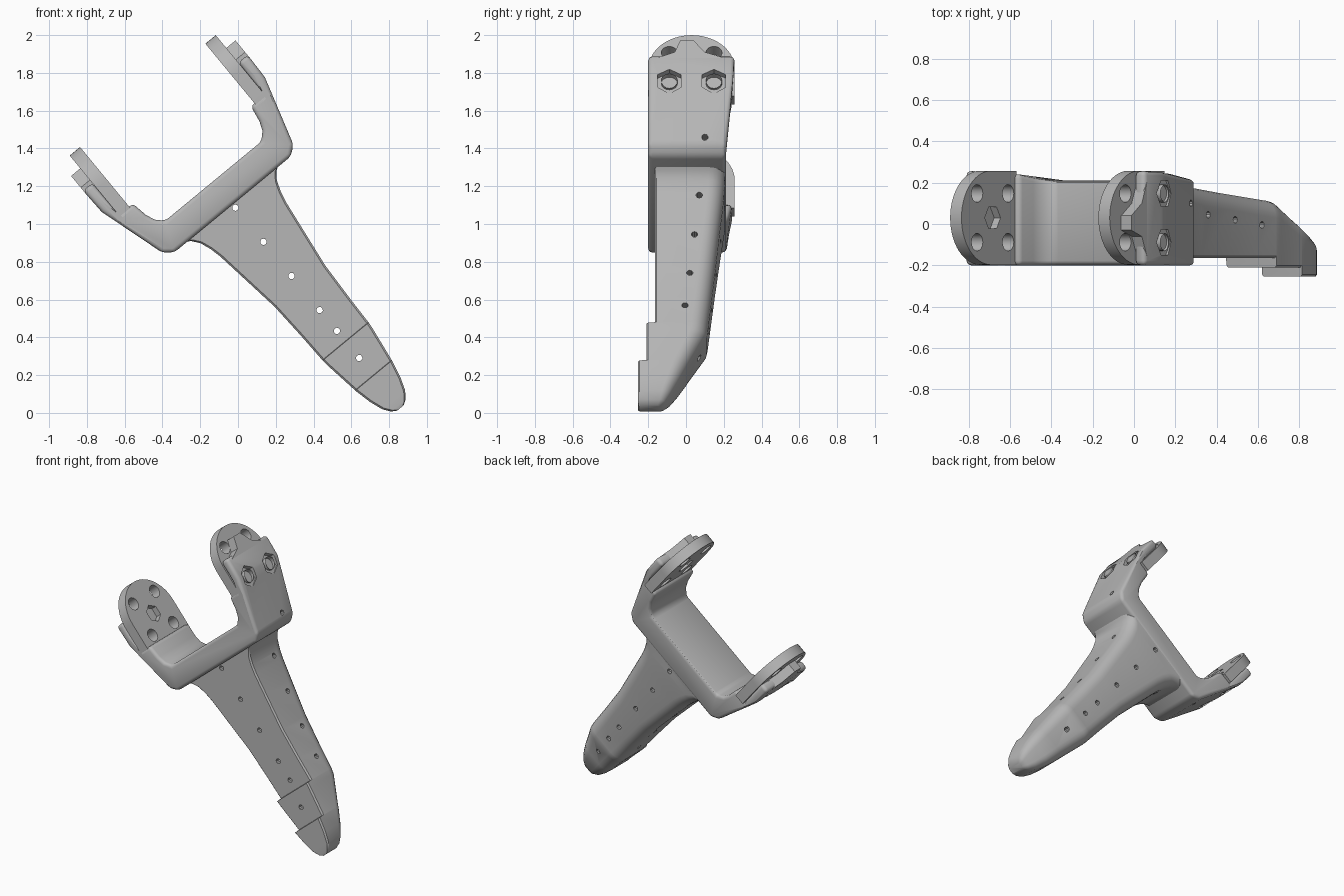
import bpy, bmesh, math
from mathutils import Matrix, Vector

if "Cube" in bpy.data.objects:
    bpy.data.objects.remove(bpy.data.objects["Cube"])

# Parts are drawn upright (x across, z along the finger), then tilted into place
TILT = math.radians(39.5)
MID = 0.68
TO_WORLD = Matrix.Rotation(-TILT, 4, 'Y') @ Matrix.Translation((MID, 0, 0))

grey = bpy.data.materials.new("plain_grey")
grey.use_nodes = True
grey.diffuse_color = (0.47, 0.47, 0.47, 1)
grey.node_tree.nodes["Principled BSDF"].inputs["Base Color"].default_value = (0.47, 0.47, 0.47, 1)


def make_object(name, bm):
    bmesh.ops.recalc_face_normals(bm, faces=bm.faces)
    mesh = bpy.data.meshes.new(name)
    bm.to_mesh(mesh)
    bm.free()
    mesh.transform(TO_WORLD)
    mesh.materials.append(grey)
    obj = bpy.data.objects.new(name, mesh)
    bpy.context.collection.objects.link(obj)
    return obj


def prism(name, points, place, start, end):
    """Extrude a 2D outline; place(p, q, depth) gives the 3D point."""
    bm = bmesh.new()
    rings = [[bm.verts.new(place(p, q, d)) for p, q in points] for d in (start, end)]
    bm.faces.new(rings[0])
    bm.faces.new(rings[1])
    for i in range(len(points)):
        j = (i + 1) % len(points)
        bm.faces.new((rings[0][i], rings[0][j], rings[1][j], rings[1][i]))
    return make_object(name, bm)


def hole_cutter(name, holes):
    """Each hole is (start, end, radius, sides)."""
    bm = bmesh.new()
    for start, end, radius, sides in holes:
        a, b = Vector(start), Vector(end)
        turn = (b - a).to_track_quat('Z', 'Y').to_matrix().to_4x4()
        bmesh.ops.create_cone(bm, cap_ends=True, segments=sides, radius1=radius,
                              radius2=radius, depth=(b - a).length,
                              matrix=Matrix.Translation((a + b) / 2) @ turn)
    obj = make_object(name, bm)
    obj.hide_render = True
    return obj


def finish(obj, cutter=None, bevel=0, segments=3):
    bpy.ops.object.select_all(action='DESELECT')
    obj.select_set(True)
    bpy.context.view_layer.objects.active = obj
    if bevel:
        mod = obj.modifiers.new("round_edges", 'BEVEL')
        mod.width, mod.segments = bevel, segments
        mod.limit_method, mod.angle_limit = 'ANGLE', math.radians(30)
        bpy.ops.object.modifier_apply(modifier=mod.name)
    if cutter:
        mod = obj.modifiers.new("holes", 'BOOLEAN')
        mod.operation, mod.solver, mod.object = 'DIFFERENCE', 'EXACT', cutter
        mod.use_self = True
        bpy.ops.object.modifier_apply(modifier=mod.name)
    bpy.ops.object.shade_smooth_by_angle(angle=math.radians(32))


# Screw holes in both arms: through holes, nut pockets and a centre socket
holes = []
for side in (-1, 1):
    for dy in (-0.118, 0.118):
        for z in (1.262, 1.498):
            holes.append(((side * 0.3, 0.03 + dy, z), (side * 0.7, 0.03 + dy, z), 0.043, 16))
        holes.append(((side * 0.53, 0.03 + dy, 1.262), (side * 0.7, 0.03 + dy, 1.262), 0.072, 6))
    holes.append(((side * 0.3, 0.03, 1.38), (side * 0.47, 0.03, 1.38), 0.06, 6))
    holes.append(((side * 0.4, 0.1, 0.95), (side * 0.6, 0.1, 0.95), 0.017, 10))
arm_cutter = hole_cutter("arm_hole_cutter", holes)

# U-shaped bracket
half = [(0.40, 0.870), (0.45, 0.91), (0.56, 1.28), (0.565, 1.43), (0.5, 1.43), (0.5, 1.21),
        (0.405, 1.21), (0.39, 1.12), (0.37, 1.07), (0.33, 1.03)]
outline = half + [(-x, z) for x, z in reversed(half)]


def bracket_point(x, z, y):
    # The back flares out toward the arm ends
    flare = 0.045 * min(max((z - 1.03) / 0.25, 0), 1) if y > 0 else 0
    return (x, y + flare, z)


bracket = prism("bracket", outline, bracket_point, -0.2, 0.212)
finish(bracket, arm_cutter, 0.022)

# Round mounting plates and the peaked caps on the outer arm ends
disc = [(0.26 - 0.002, 1.2)]
disc += [(0.03 + 0.228 * math.cos(math.pi * i / 28), 1.39 + 0.228 * math.sin(math.pi * i / 28))
         for i in range(29)]
disc.append((-0.198, 1.2))
peak = [(-0.18, 1.40), (-0.06, 1.45), (-0.03, 1.53), (0.04, 1.53), (0.10, 1.45), (0.23, 1.40)]
for side, label in ((1, "left"), (-1, "right")):
    def across(y, z, depth):
        return (side * depth, y, z)
    finish(prism(label + "_mounting_plate", disc, across, 0.43, 0.501), arm_cutter)
    finish(prism(label + "_arm_cap", peak, across, 0.5, 0.564), arm_cutter)


def finger_section(w, front, back):
    """Crisp small chamfers in front, wide rounding behind."""
    c = min(0.01, w * 0.3)
    r = min(0.085, w * 0.6, (back - front) * 0.5)
    right = [(w - c, front), (w, front + c)]
    for i in range(7):
        a = math.pi / 2 * i / 6
        right.append((w - r + r * math.cos(a), back - r + r * math.sin(a)))
    return right + [(-x, y) for x, y in reversed(right)]


# Tapered finger with two raised steps on the front: height, half width, front, back
stations = [(0.94, 0.36, -0.165, 0.208), (0.885, 0.335, -0.165, 0.207), (0.86, 0.293, -0.165, 0.206),
            (0.82, 0.262, -0.165, 0.204), (0.76, 0.24, -0.165, 0.199), (0.70, 0.226, -0.165, 0.193),
            (0.56, 0.207, -0.165, 0.178), (0.31, 0.173, -0.165, 0.153), (0.10, 0.163, -0.165, 0.132),
            (-0.068, 0.158, -0.165, 0.115), (-0.071, 0.158, -0.21, 0.115), (-0.11, 0.154, -0.21, 0.108),
            (-0.301, 0.126, -0.21, 0.01), (-0.304, 0.126, -0.255, 0.01), (-0.40, 0.104, -0.255, -0.04),
            (-0.47, 0.079, -0.255, -0.08), (-0.51, 0.050, -0.255, -0.11), (-0.527, 0.022, -0.25, -0.14)]
bm = bmesh.new()
rings = [[bm.verts.new((x, y, z)) for x, y in finger_section(w, f, b)] for z, w, f, b in stations]
for lower, upper in zip(rings, rings[1:]):
    for i in range(len(lower)):
        j = (i + 1) % len(lower)
        bm.faces.new((lower[i], lower[j], upper[j], upper[i]))
bm.faces.new(rings[0])
bm.faces.new(rings[-1])
finger = make_object("finger", bm)

# Pin holes through the finger, front to back and side to side
pins = [((0, -0.4, z), (0, 0.4, z), 0.017, 10) for z in (0.847, 0.613, 0.379, 0.145, 0.002, -0.184)]
pins += [((-0.5, y, z), (0.5, y, z), 0.017, 10)
         for y, z in ((0.07, 0.74), (0.045, 0.50), (0.02, 0.26), (-0.005, 0.045))]
pin_cutter = hole_cutter("pin_hole_cutter", pins)
finish(finger, pin_cutter)

for cutter in (arm_cutter, pin_cutter):
    bpy.data.objects.remove(cutter)
